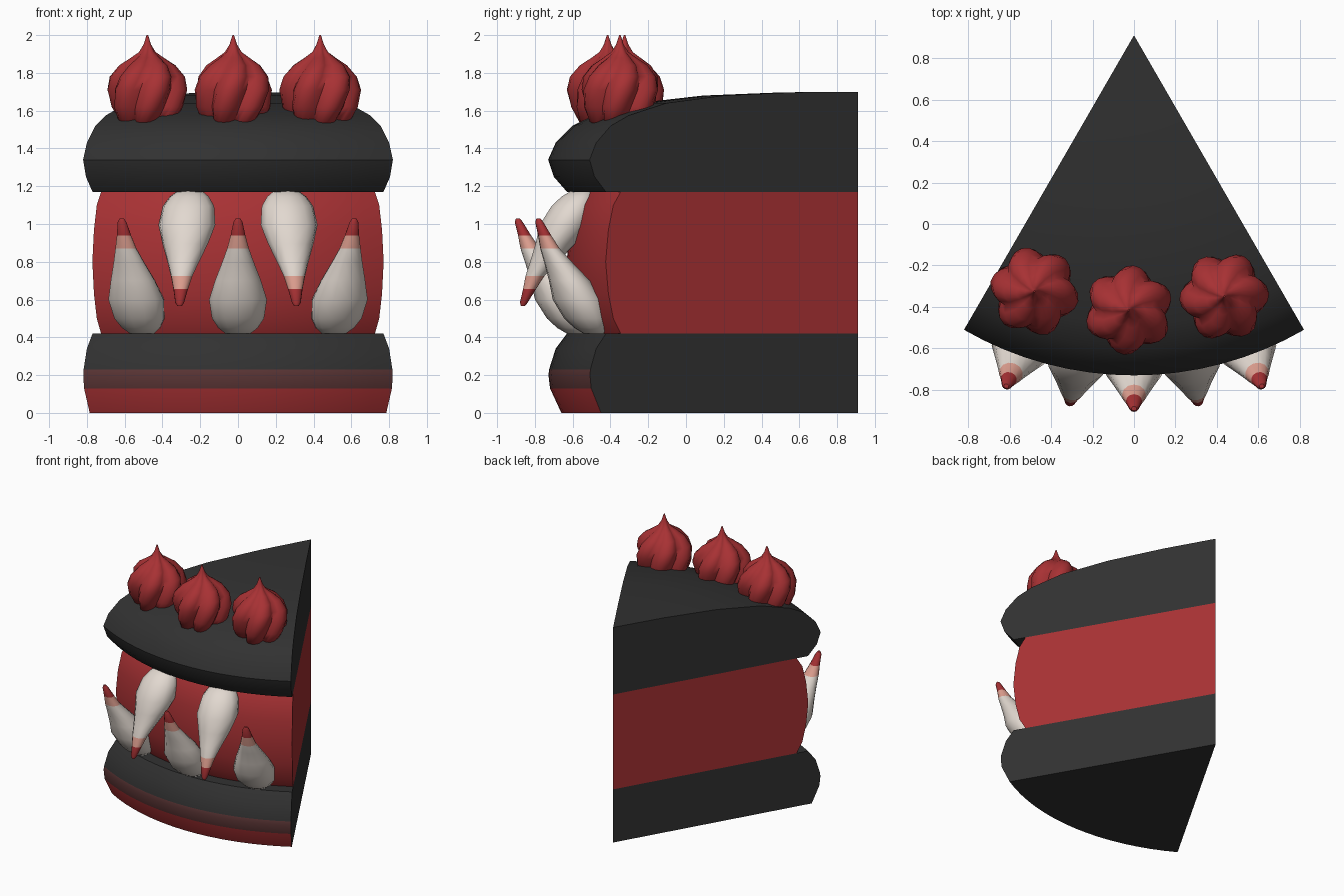
import bpy, bmesh, math

if "Cube" in bpy.data.objects:
    bpy.data.objects.remove(bpy.data.objects["Cube"])

APEX_Y = 0.91            # the cake's centre axis, all parts sit around it
HALF = math.radians(30)  # half of the slice angle


def material(name, rgb):
    m = bpy.data.materials.new(name)
    m.diffuse_color = (*rgb, 1)
    m.use_nodes = True
    m.node_tree.nodes["Principled BSDF"].inputs["Base Color"].default_value = m.diffuse_color
    return m


RED = material("red velvet", (0.39, 0.031, 0.034))
DARK = material("dark chocolate", (0.031, 0.031, 0.031))
BLEND = material("maroon blend", (0.105, 0.036, 0.036))
IVORY = material("ivory", (0.76, 0.69, 0.63))
PINK = material("pink stain", (0.74, 0.35, 0.28))


def polar(a, r, z):
    return (r * math.sin(a), APEX_Y - r * math.cos(a), z)


def finish(bm, name, mats, smooth, rule=None):
    bmesh.ops.remove_doubles(bm, verts=bm.verts, dist=0.0005)
    bmesh.ops.recalc_face_normals(bm, faces=bm.faces)
    if rule:
        for f in bm.faces:
            f.material_index = rule(f)
    me = bpy.data.meshes.new(name)
    bm.to_mesh(me)
    bm.free()
    for m in mats:
        me.materials.append(m)
    ob = bpy.data.objects.new(name, me)
    bpy.context.collection.objects.link(ob)
    bpy.ops.object.select_all(action='DESELECT')
    ob.select_set(True)
    bpy.context.view_layer.objects.active = ob
    bpy.ops.object.shade_smooth_by_angle(angle=math.radians(smooth))
    return ob


def wedge(name, profile, mats, rule=None, steps=16):
    """Revolve an (r, z) profile through the slice angle and cap both cuts."""
    bm = bmesh.new()
    cols = [[bm.verts.new(polar(-HALF + 2 * HALF * i / steps, r, z)) for r, z in profile]
            for i in range(steps + 1)]
    for a, b in zip(cols, cols[1:]):
        for j in range(len(profile) - 1):
            bm.faces.new((a[j], b[j], b[j + 1], a[j + 1]))
    bm.faces.new(cols[0])
    bm.faces.new(cols[-1][::-1])
    return finish(bm, name, mats, 35, rule)


def loft(name, rings, mats, smooth, rule=None):
    """Skin a list of closed rings and cap the ends."""
    bm = bmesh.new()
    rings = [[bm.verts.new(p) for p in ring] for ring in rings]
    n = len(rings[0])
    for a, b in zip(rings, rings[1:]):
        for i in range(n):
            k = (i + 1) % n
            bm.faces.new((a[i], a[k], b[k], b[i]))
    bm.faces.new(rings[0][::-1])
    bm.faces.new(rings[-1])
    return finish(bm, name, mats, smooth, rule)


# Bottom layer: only the curved rim is stained red near the plate
def rim_colour(f):
    c = f.calc_center_median()
    r = math.hypot(c.x, c.y - APEX_Y)
    if r < 1.5 or abs(f.normal.z) > 0.9:
        return 0
    return 1 if c.z < 0.13 else 2 if c.z < 0.23 else 0


wedge("bottom_cake_layer",
      [(0, 0), (1.57, 0), (1.63, 0.13), (1.638, 0.2), (1.635, 0.23), (1.60, 0.34), (1.54, 0.42), (0, 0.42)],
      [DARK, RED, BLEND], rim_colour)

# Red filling
wedge("red_filling",
      [(0, 0.42), (1.45, 0.42), (1.495, 0.5), (1.525, 0.63), (1.542, 0.8),
       (1.525, 0.97), (1.495, 1.1), (1.45, 1.17), (0, 1.17)], [RED])

# Domed top layer
wedge("top_cake_layer",
      [(0, 1.17), (1.54, 1.17), (1.61, 1.25), (1.64, 1.34), (1.60, 1.43), (1.51, 1.52), (1.40, 1.575),
       (1.17, 1.64), (0.82, 1.68), (0.4, 1.697), (0, 1.70)], [DARK])

# Fangs: height, distance from axis, half width
FANG = [(0.415, 1.48, 0.06), (0.45, 1.50, 0.105), (0.50, 1.525, 0.138), (0.60, 1.575, 0.153),
        (0.70, 1.625, 0.122), (0.80, 1.69, 0.083), (0.87, 1.735, 0.058), (0.94, 1.765, 0.039),
        (1.01, 1.795, 0.024), (1.03, 1.80, 0.012)]


def fang(name, angle, upper):
    a = math.radians(angle)
    rings = []
    for z, r, w in FANG:
        cx, cy, _ = polar(a, r, z)
        ring = []
        for i in range(12):
            t = math.tau * i / 12
            u, v = w * math.cos(t), 0.88 * w * math.sin(t)   # sideways, outward
            ring.append((cx + u * math.cos(a) + v * math.sin(a),
                         cy + u * math.sin(a) - v * math.cos(a),
                         1.595 - z if upper else z))
        rings.append(ring)

    def tip_colour(f):
        z = f.calc_center_median().z
        z = 1.595 - z if upper else z
        return 2 if z > 0.94 else 1 if z > 0.87 else 0
    loft(name, rings, [IVORY, PINK, RED], 50, tip_colour)


for i, ang in enumerate((-20, 0, 20)):
    fang(f"lower_fang_{i + 1}", ang, False)
for i, ang in enumerate((-9.9, 9.9)):
    fang(f"upper_fang_{i + 1}", ang, True)

# Piped cream swirls: height, radius, lobe depth
SWIRL = [(1.52, 0.10, 0.2), (1.54, 0.145, 0.16), (1.62, 0.182, 0.13), (1.71, 0.198, 0.12), (1.78, 0.182, 0.12),
         (1.84, 0.135, 0.13), (1.88, 0.08, 0.13), (1.91, 0.042, 0.1), (1.95, 0.02, 0), (2.0, 0.004, 0)]


def swirl(name, x, y, turn):
    rings = []
    for z, r, d in SWIRL:
        twist = turn + (z - 1.52) * 2.2
        rings.append([(x + rr * math.cos(t), y + rr * math.sin(t), z)
                      for t in (math.tau * i / 36 + twist for i in range(36))
                      for rr in [r * (1 + d * (2 * abs(math.cos(3 * (t - twist))) - 1.2))]])
    loft(name, rings, [RED], 60)


swirl("cream_swirl_left", -0.48, -0.325, 0.4)
swirl("cream_swirl_middle", -0.025, -0.415, 0.0)
swirl("cream_swirl_right", 0.435, -0.35, 0.7)
